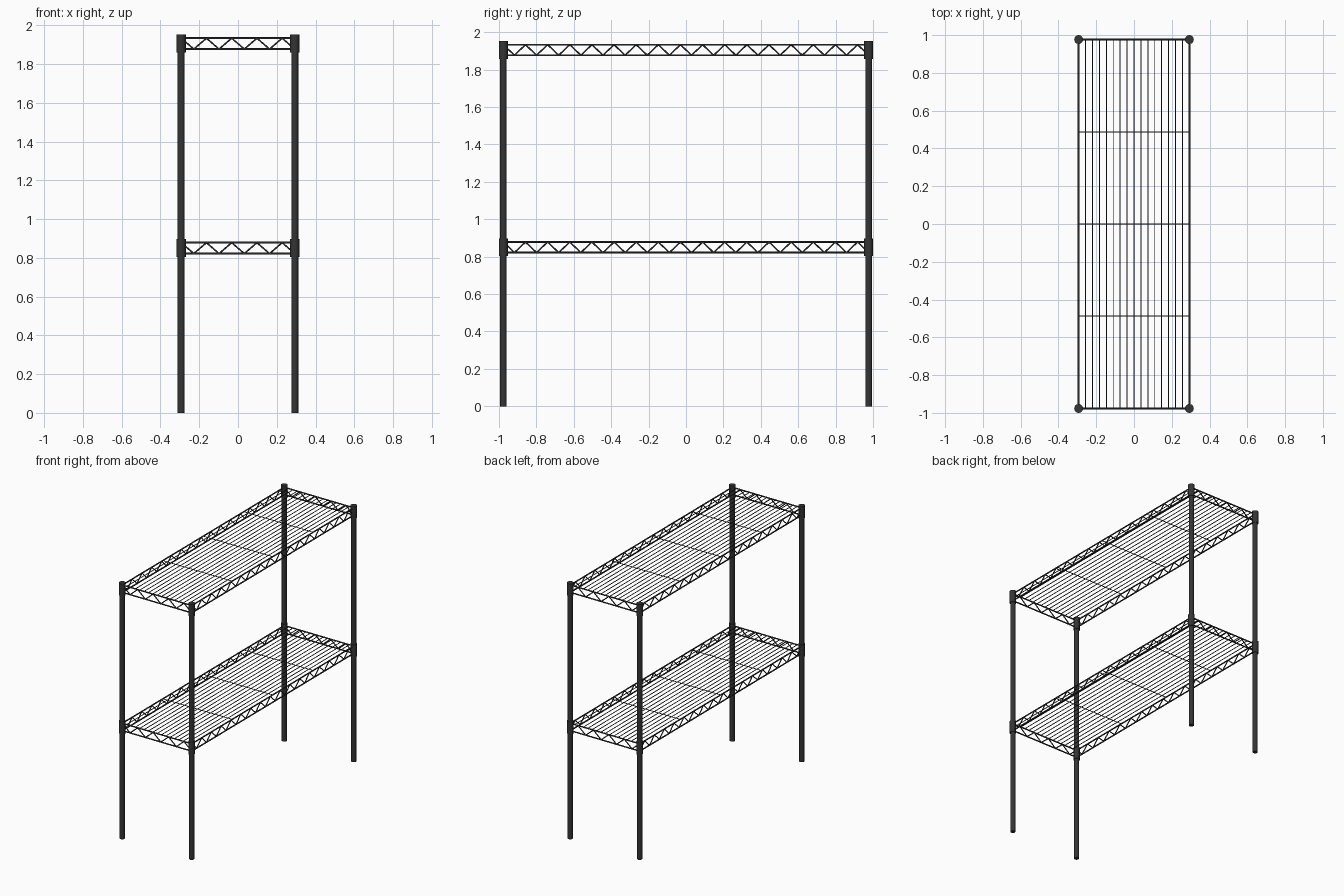
import bpy, bmesh, math
from mathutils import Vector

cube = bpy.data.objects.get("Cube")
if cube:
    bpy.data.objects.remove(cube, do_unlink=True)

PX, PY = 0.293, 0.9765          # post centres
SHELVES = (0.85, 1.905)         # mid-height of each shelf
HALF = 0.028                    # half the distance between upper and lower rails

black = bpy.data.materials.new("black_metal")
black.use_nodes = True
colour = (0.035, 0.035, 0.035, 1)
black.diffuse_color = colour
black.node_tree.nodes["Principled BSDF"].inputs["Base Color"].default_value = colour


def rod(bm, a, b, radius, sides=8):
    """Add a capped cylinder running from a to b."""
    a, b = Vector(a), Vector(b)
    made = bmesh.ops.create_cone(bm, cap_ends=True, segments=sides, radius1=radius,
                                 radius2=radius, depth=(b - a).length)
    turn = (b - a).to_track_quat('Z', 'Y').to_matrix().to_4x4()
    turn.translation = (a + b) / 2
    bmesh.ops.transform(bm, matrix=turn, verts=made["verts"])


def finish(bm, name):
    mesh = bpy.data.meshes.new(name)
    bm.to_mesh(mesh)
    bm.free()
    mesh.materials.append(black)
    obj = bpy.data.objects.new(name, mesh)
    bpy.context.collection.objects.link(obj)
    bpy.ops.object.select_all(action='DESELECT')
    obj.select_set(True)
    bpy.context.view_layer.objects.active = obj
    bpy.ops.object.shade_smooth_by_angle(angle=math.radians(50))


def truss(a, b, z, bays, name):
    """Two parallel rails joined by a zigzag wire."""
    bm = bmesh.new()
    a, b = Vector((*a, z)), Vector((*b, z))
    up = Vector((0, 0, HALF))
    for s in (-1, 1):
        rod(bm, a + up * s, b + up * s, 0.005)
    points = [a.lerp(b, i / bays) + up * (1 if i % 2 == 0 else -1)
              for i in range(bays + 1)]
    for p, q in zip(points, points[1:]):
        rod(bm, p, q, 0.004)
    finish(bm, name)


# Posts and their shelf collars
for side, x in (("left", PX), ("right", -PX)):
    for end, y in (("front", -PY), ("back", PY)):
        bm = bmesh.new()
        rod(bm, (x, y, 0), (x, y, 1.95), 0.018, 24)
        finish(bm, f"{end}_{side}_post")
        for level, z in zip(("lower", "upper"), SHELVES):
            bm = bmesh.new()
            rod(bm, (x, y, z - 0.047), (x, y, z + 0.047), 0.0235, 24)
            finish(bm, f"{level}_{end}_{side}_collar")

# Shelves: trussed edges with a wire deck
for level, z in zip(("lower", "upper"), SHELVES):
    for side, s in (("left", 1), ("right", -1)):
        truss((s * PX, -PY), (s * PX, PY), z, 33, f"{level}_{side}_truss")
    for end, s in (("front", -1), ("back", 1)):
        truss((-PX, s * PY), (PX, s * PY), z, 9, f"{level}_{end}_truss")
    bm = bmesh.new()
    top = z + HALF
    for i in range(1, 16):
        x = -PX + 2 * PX * i / 16
        rod(bm, (x, -PY, top), (x, PY, top), 0.003, 6)
    for y in (-PY / 2, 0, PY / 2):
        rod(bm, (-PX, y, top), (PX, y, top), 0.003, 6)
    finish(bm, f"{level}_wire_deck")
